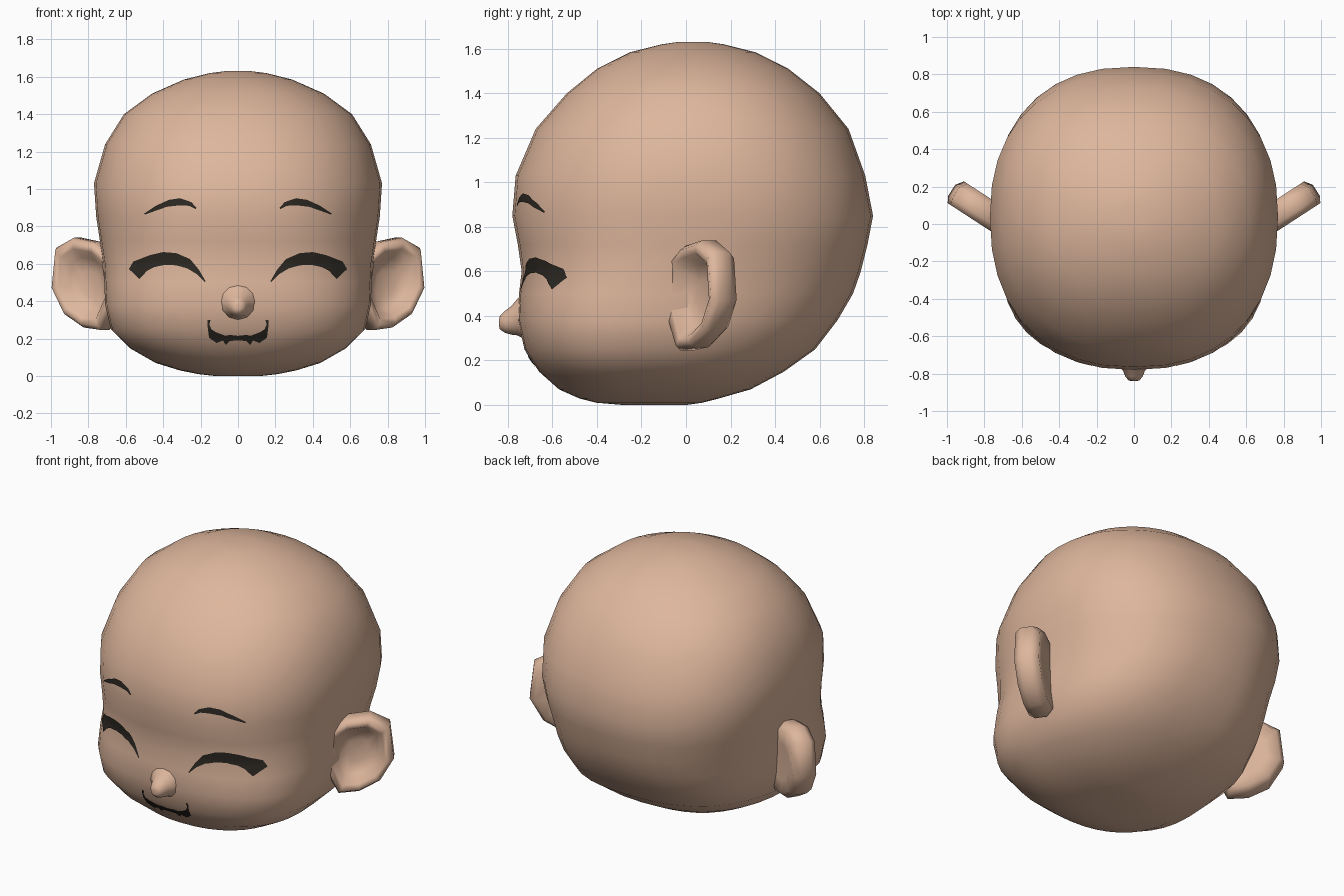
import bpy, bmesh, math
from mathutils import Vector
from mathutils.bvhtree import BVHTree

if "Cube" in bpy.data.objects:
    bpy.data.objects.remove(bpy.data.objects["Cube"])


def material(name, rgb):
    m = bpy.data.materials.new(name)
    m.diffuse_color = (*rgb, 1)
    m.use_nodes = True
    m.node_tree.nodes["Principled BSDF"].inputs["Base Color"].default_value = m.diffuse_color
    return m


skin = material("warm_skin", (0.73, 0.47, 0.335))
dark = material("dark_lines", (0.026, 0.022, 0.017))


def finish(name, bm, mat, smooth=True):
    me = bpy.data.meshes.new(name)
    bm.to_mesh(me)
    ob = bpy.data.objects.new(name, me)
    bpy.context.collection.objects.link(ob)
    me.materials.append(mat)
    for p in me.polygons:
        p.use_smooth = smooth
    return ob


def loft(rings):
    """Closed skin through equal-length rings of points, capped at both ends."""
    bm = bmesh.new()
    vs = [[bm.verts.new(p) for p in r] for r in rings]
    n = len(vs[0])
    for a, b in zip(vs, vs[1:]):
        for i in range(n):
            j = (i + 1) % n
            bm.faces.new((a[i], a[j], b[j], b[i]))
    for r in (vs[0], vs[-1]):
        mid = sum((v.co for v in r), Vector()) / n
        c = bm.verts.new(mid)
        for i in range(n):
            bm.faces.new((r[i], r[(i + 1) % n], c))
    bmesh.ops.recalc_face_normals(bm, faces=bm.faces[:])
    return bm


# Head: horizontal sections (z, half width, front y, back y, widest y, squareness)
SECTIONS = [
    (0.00, 0.12, -0.28, 0.00, -0.14, 2.0), (0.01, 0.21, -0.40, 0.07, -0.16, 2.1),
    (0.03, 0.31, -0.48, 0.15, -0.17, 2.2), (0.07, 0.44, -0.57, 0.29, -0.18, 2.3),
    (0.15, 0.58, -0.66, 0.44, -0.20, 2.4), (0.25, 0.68, -0.725, 0.58, -0.20, 2.5),
    (0.38, 0.71, -0.755, 0.68, -0.17, 2.5), (0.50, 0.715, -0.75, 0.75, -0.12, 2.45),
    (0.60, 0.72, -0.738, 0.785, -0.06, 2.4), (0.72, 0.738, -0.755, 0.815, 0.0, 2.4),
    (0.85, 0.758, -0.78, 0.84, 0.03, 2.35), (1.03, 0.77, -0.765, 0.805, 0.04, 2.3),
    (1.24, 0.71, -0.675, 0.73, 0.04, 2.2), (1.40, 0.61, -0.535, 0.60, 0.04, 2.15),
    (1.51, 0.46, -0.40, 0.46, 0.03, 2.1), (1.585, 0.29, -0.25, 0.31, 0.03, 2.0),
    (1.62, 0.15, -0.11, 0.17, 0.03, 2.0), (1.63, 0.07, -0.04, 0.10, 0.03, 2.0)]


def section(z, w, yf, yb, yc, n, count=36):
    pts = []
    for i in range(count):
        a = 2 * math.pi * i / count
        c, s = math.cos(a), math.sin(a)
        x = math.copysign(abs(c) ** (2 / n), c) * w
        depth = yb - yc if s > 0 else yc - yf
        pts.append((x, yc + math.copysign(abs(s) ** (2 / n), s) * depth, z))
    return pts


head_bm = loft([section(*s) for s in SECTIONS])
surface = BVHTree.FromBMesh(head_bm)
finish("head", head_bm, skin)

# Nose: rings (y, centre z, half width, half height)
NOSE = [(-0.70, 0.41, 0.13, 0.13), (-0.757, 0.395, 0.085, 0.082), (-0.785, 0.38, 0.058, 0.064),
        (-0.815, 0.373, 0.047, 0.048), (-0.836, 0.37, 0.029, 0.03), (-0.84, 0.37, 0.012, 0.014)]
finish("nose", loft([[(w * math.cos(k * math.pi / 6), y, z + h * math.sin(k * math.pi / 6))
                      for k in range(12)] for y, z, w, h in NOSE]), skin)

# Ears: dished disc, outline (outward, z) and rings (scale, forward offset)
OUTLINE = [(-0.13, 0.65), (-0.04, 0.715), (0.10, 0.74), (0.215, 0.685), (0.24, 0.47),
           (0.16, 0.33), (0.04, 0.26), (-0.08, 0.245), (-0.17, 0.42)]
EAR_RINGS = [(0.5, -0.07), (0.86, -0.075), (1.0, -0.035), (1.0, 0.035),
             (0.91, 0.07), (0.76, 0.06), (0.58, 0.0), (0.3, -0.02)]
tilt = math.radians(33)
c, s = math.cos(tilt), math.sin(tilt)
for side, label in ((1, "right"), (-1, "left")):
    rings = []
    for scale, off in EAR_RINGS:
        ring = []
        for u, z in OUTLINE:
            u2, z2 = 0.03 + (u - 0.03) * scale, 0.49 + (z - 0.49) * scale
            ring.append((side * (0.773 + c * u2 + s * off), 0.05 + s * u2 - c * off, z2))
        rings.append(ring)
    finish("ear_" + label, loft(rings), skin)


# Painted lines: thin strips between two curves, laid on the face
def resample(pts, steps):
    out = []
    for a, b in zip(pts, pts[1:]):
        out += [Vector(a).lerp(Vector(b), k / steps) for k in range(steps)]
    return out + [Vector(pts[-1])]


def painted(name, upper, lower, side, steps=3, across=4):
    bm = bmesh.new()
    rows = []
    for a, b in zip(resample(upper, steps), resample(lower, steps)):
        row = []
        for k in range(across + 1):
            p = a.lerp(b, k / across)
            hit = surface.ray_cast(Vector((side * p.x, -2, p.y)), Vector((0, 1, 0)))[0]
            row.append(bm.verts.new(hit + Vector((0, -0.006, 0))))
        rows.append(row)
    for r, q in zip(rows, rows[1:]):
        for k in range(across):
            bm.faces.new((r[k], r[k + 1], q[k + 1], q[k]))
    bm.normal_update()
    bmesh.ops.reverse_faces(bm, faces=[f for f in bm.faces if f.normal.y > 0])
    finish(name, bm, dark)


EYE = ([(.174, .508), (.21, .57), (.257, .626), (.33, .657), (.40, .663), (.47, .647), (.56, .612), (.583, .572)],
       [(.178, .503), (.22, .545), (.27, .575), (.33, .592), (.39, .595), (.45, .582), (.487, .562), (.527, .519)])
BROW = ([(.222, .90), (.25, .93), (.31, .951), (.37, .942), (.44, .91), (.503, .868)],
        [(.226, .893), (.26, .91), (.31, .913), (.38, .905), (.44, .884), (.495, .864)])
MOUTH = ([(0, .215), (.045, .22), (.065, .215), (.085, .222), (.12, .235), (.142, .25), (.153, .275), (.147, .30)],
         [(0, .190), (.045, .188), (.065, .166), (.08, .190), (.115, .177), (.155, .205), (.163, .27), (.163, .30)])
for side, label in ((1, "right"), (-1, "left")):
    painted("closed_eye_" + label, *EYE, side)
    painted("eyebrow_" + label, *BROW, side)
    painted("mouth_" + label, *MOUTH, side)
